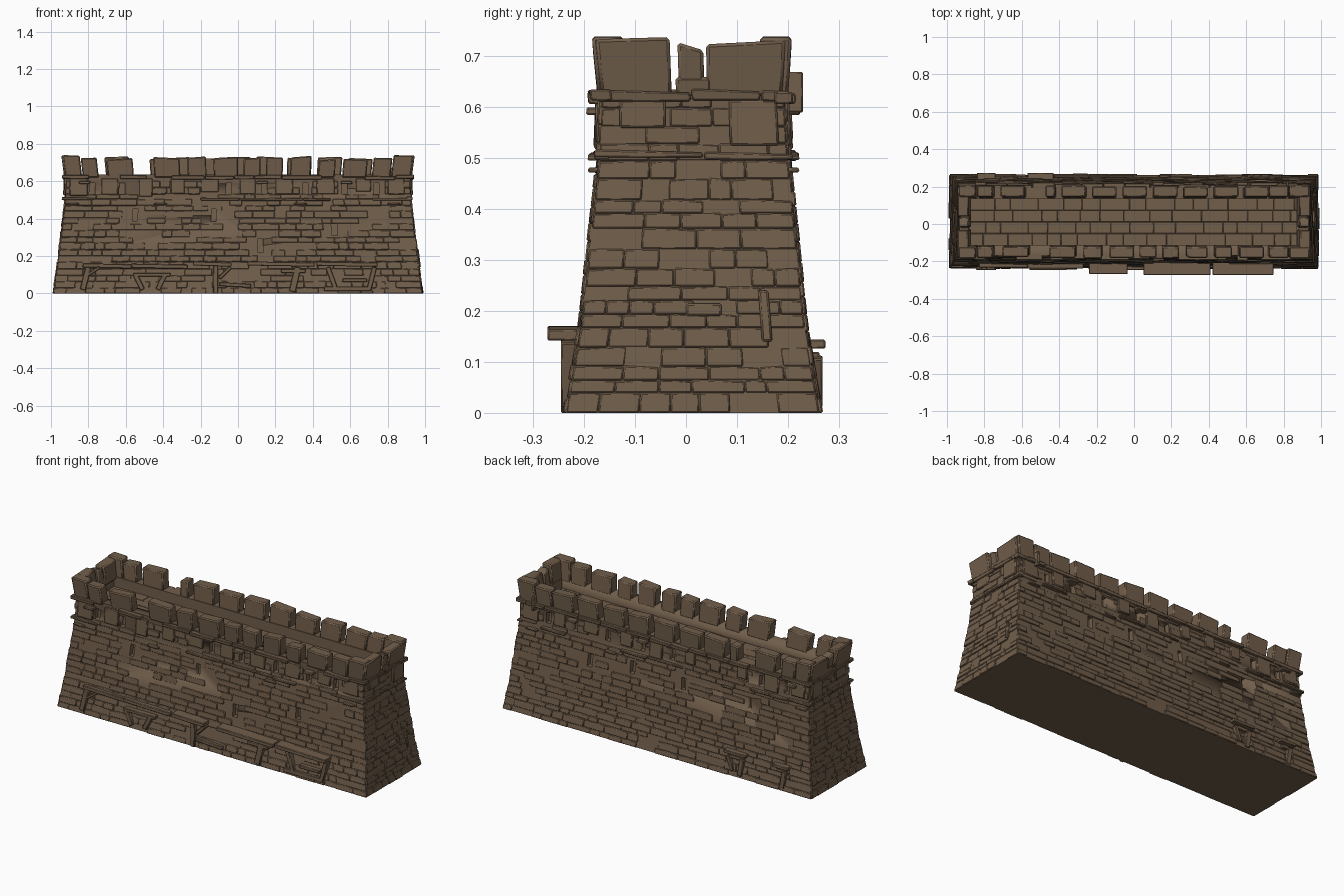
import bpy, bmesh, math, random
from mathutils import Vector

random.seed(7)
rnd = random.uniform
if bpy.data.objects.get("Cube"):
    bpy.data.objects.remove(bpy.data.objects["Cube"])

stone = bpy.data.materials.new("weathered_brown_stone")
stone.use_nodes = True
COLOUR = (0.165, 0.112, 0.070, 1)
stone.diffuse_color = COLOUR
stone.node_tree.nodes["Principled BSDF"].inputs["Base Color"].default_value = COLOUR

# Battered wall section: height, half length, front y, back y
SECTION = [(0, .985, -.236, .262), (.17, .962, -.206, .233), (.5, .922, -.170, .200),
           (.61, .920, -.165, .193), (.76, .940, -.180, .202)]


def section(z):
    for a, b in zip(SECTION, SECTION[1:]):
        if z <= b[0]:
            t = (z - a[0]) / (b[0] - a[0])
            return [p + (q - p) * t for p, q in zip(a[1:], b[1:])]
    return SECTION[-1][1:]


def wall_point(side, u, z, out, zref):
    """Point on a wall; u is measured along it at height zref."""
    hx, yf, yb = section(z)
    rx, rf, rb = section(zref)
    if side in ("front", "back"):
        y = yf - out if side == "front" else yb + out
        return (u * hx / rx, y, z)
    f = (u - rf) / (rb - rf)
    x = hx + out
    return (x if side == "left" else -x, yf + f * (yb - yf), z)


def hexa(bm, corners):
    v = [bm.verts.new(c) for c in corners]
    for f in ((0, 1, 2, 3), (7, 6, 5, 4), (0, 4, 5, 1), (1, 5, 6, 2), (2, 6, 7, 3), (3, 7, 4, 0)):
        bm.faces.new([v[i] for i in f])


def block(bm, side, u0, u1, z0, z1, inner, outer, tilt=0):
    """Stone block that follows the slope of a wall."""
    zr = (z0 + z1) / 2
    hexa(bm, [wall_point(side, u, z, o, zr) for o in (outer, inner)
              for u, z in ((u0, z0), (u1, z0), (u1, z1 + tilt), (u0, z1 - tilt))])


def beam(bm, a, b, w, y0, y1):
    """Straight timber between two (x, z) points."""
    a, b = Vector(a), Vector(b)
    d = (b - a).normalized() * w / 2
    n = Vector((-d.y, d.x))
    hexa(bm, [(p.x, y, p.y) for y in (y0, y1) for p in (a - n, b - n, b + n, a + n)])


def finish(bm, name, bevel=0.0):
    bmesh.ops.recalc_face_normals(bm, faces=bm.faces)
    me = bpy.data.meshes.new(name)
    bm.to_mesh(me)
    bm.free()
    me.materials.append(stone)
    ob = bpy.data.objects.new(name, me)
    bpy.context.collection.objects.link(ob)
    if bevel:
        mod = ob.modifiers.new("worn_edges", "BEVEL")
        mod.width, mod.segments = bevel, 1
    bpy.ops.object.select_all(action="DESELECT")
    ob.select_set(True)
    bpy.context.view_layer.objects.active = ob
    bpy.ops.object.shade_smooth_by_angle(angle=math.radians(35))
    return ob


LONG, ENDS = ("front", "back"), ("left", "right")

# Wall core: rings lofted up to the foot of the battlements
bm = bmesh.new()
rings = []
for z in (0, .17, .5, .61, .635):
    hx, yf, yb = section(z)
    rings.append([bm.verts.new(p) for p in ((-hx, yf, z), (hx, yf, z), (hx, yb, z), (-hx, yb, z))])
for lo, hi in zip(rings, rings[1:]):
    for i in range(4):
        j = (i + 1) % 4
        bm.faces.new((lo[i], lo[j], hi[j], hi[i]))
bm.faces.new(rings[0][::-1])
bm.faces.new(rings[-1])
core = finish(bm, "wall_core")

# Openings: arrow slits, small windows under the ledge, sunken walkway
slits = [(side, x - .013, x + .013, .385, .45) for side in LONG for x in (-.55, -.13)]
slits += [("front", .105, .135, .22, .29), ("front", .5, .53, .31, .37),
          ("back", .18, .21, .39, .46), ("back", .45, .48, .36, .43)]
slits += [(side, x - .015, x + .015, .53, .59) for side in LONG
          for x in (-.78, -.62, -.05, .14, .36, .57, .74)]
bm = bmesh.new()
for s in slits:
    block(bm, *s, -.028, .03)
hexa(bm, [(x, y, z) for z in (.575, .7) for x, y in ((-.885, -.113), (.87, -.113), (.87, .135), (-.885, .135))])
cutter = finish(bm, "opening_cutter")
cutter.hide_render = True
cutter.hide_set(True)
cut = core.modifiers.new("openings", "BOOLEAN")
cut.object, cut.solver = cutter, "EXACT"

# Rough masonry courses on all four walls
bm = bmesh.new()
for side in LONG + ENDS:
    z = 0
    while z < .6:
        h = min(rnd(.024, .042), .625 - z)
        hx, yf, yb = section(z + h / 2)
        u, end = (-hx, hx) if side in LONG else (yf, yb)
        while u < end - .005:
            w = rnd(.05, .15) if side in LONG else rnd(.04, .11)
            v = end if u + w > end - .03 else u + w
            clash = any(s[0] == side and u < s[2] and v > s[1] and z < s[4] and z + h > s[3] for s in slits)
            if not clash and random.random() < .8:
                block(bm, side, u, v, z, z + h, -.012, rnd(.001, .008), rnd(-.002, .002) if z else 0)
            u = v
        z += h
finish(bm, "masonry_courses", .003)

# Larger facing stones in the band below the battlements
bm = bmesh.new()
for side in LONG:
    for x in (-.9, -.73, -.53, -.36, -.2, .01, .2, .42, .63, .8):
        block(bm, side, x, x + rnd(.06, .1), rnd(.515, .55), .615, -.02, rnd(.008, .013))
for side in ENDS:
    block(bm, side, .085, .18, .525, .615, -.02, .013)
    block(bm, side, -.13, -.04, .56, .615, -.02, .01)
block(bm, "left", .145, .165, .14, .24, -.01, .012)
block(bm, "left", .0, .07, .19, .215, -.01, .012)
finish(bm, "band_stones", .004)

# Ledges: broken string courses
bm = bmesh.new()
for side in LONG + ENDS:
    for z, h, depth, skip in ((.61, .02, .018, .06), (.498, .013, .014, .25)):
        hx, yf, yb = section(z)
        u, end = (-hx - .02, hx + .02) if side in LONG else (yf - .01, yb + .01)
        while u < end - .01:
            v = min(u + rnd(.1, .24), end)
            if random.random() > skip:
                dz = rnd(-.004, .004)
                reach = depth + rnd(-.004, .01) if side in LONG else depth * .8
                block(bm, side, u, v, z + dz, z + h + dz, -.02, reach, rnd(-.003, .003))
            u = v + .003
for side in LONG:
    for x in (-.92, -.45, .3, .8):
        block(bm, side, x, x + .07, .472, .482, -.02, .02)
    for x in (-.85, .1, .55):
        block(bm, side, x, x + .06, .585, .6, -.02, .03)
finish(bm, "string_ledges", .003)

# Battlements: corner blocks, then merlons along each wall
front = [(-.7, -.56), (-.45, -.31), (-.27, -.17), (-.13, 0), (.03, .12), (.15, .24), (.28, .39), (.43, .52), (.56, .69)]
back = [(-.71 + .162 * i, -.58 + .162 * i) for i in range(9)]
back[1] = (-.47, -.42)
bm = bmesh.new()
for side, row in (("front", front), ("back", back)):
    for u0, u1 in row:
        block(bm, side, u0, u1, .62, rnd(.712, .732), -.055, rnd(.0, .008), rnd(-.005, .005))
    for u0, u1, top in ((-.93, -.84, .738), (-.835, -.75, .724), (.72, .82, .724), (.825, .93, .738)):
        block(bm, side, u0, u1, .62, top, -.055, .007, rnd(-.003, .003))
for side in ENDS:
    block(bm, side, -.172, -.03, .62, .736, -.05, .008, .002)
    block(bm, side, -.015, .035, .62, .72, -.05, .004, -.008)
    block(bm, side, .04, .192, .62, .728, -.05, .008, .004)
    block(bm, side, -.02, .09, .62, .66, -.05, .006)
finish(bm, "battlements", .006)

# Walkway paving
bm = bmesh.new()
for r in range(4):
    y, x = -.113 + r * .062, -.885
    while x < .86:
        e = min(x + rnd(.07, .16), .87)
        t = .577 + rnd(0, .004)
        hexa(bm, [(px, py, z) for z in (.57, t) for px, py in ((x, y), (e, y), (e, y + .062), (x, y + .062))])
        x = e
finish(bm, "walkway_paving", .002)

# Front lean-to: shelves
bm = bmesh.new()
for x0, x1, z, y in ((-.83, -.57, .147, -.232), (-.57, -.27, .145, -.238), (-.24, -.035, .157, -.268),
                     (.05, .41, .157, -.272), (.42, .745, .156, -.272)):
    beam(bm, (x0, z + .003), (x1, z - .003), .022, y, -.19)
finish(bm, "front_shelves", .003)

# Front lean-to: posts and braces
bm = bmesh.new()
for a, b, w in (((-.83, .02), (-.8, .14), .03), ((-.8, .1), (-.74, .14), .015),
                ((-.56, .1), (-.36, .1), .018), ((-.51, .02), (-.55, .1), .025), ((-.43, .02), (-.39, .1), .025),
                ((-.12, 0), (-.12, .15), .025), ((-.1, .05), (.07, .04), .02), ((-.1, .08), (-.04, .14), .018),
                ((.29, .01), (.32, .14), .035), ((.23, .12), (.36, .12), .02),
                ((.46, .025), (.71, .025), .025), ((.7, .02), (.73, .14), .025),
                ((.52, .03), (.48, .14), .025), ((.56, .07), (.69, .07), .018)):
    beam(bm, a, b, w, -.246, -.2)
finish(bm, "front_posts", .003)

# Back trestles
bm = bmesh.new()
for x0, x1 in ((-.84, -.74), (-.57, -.43)):
    beam(bm, (x0, .135), (x1, .135), .018, .21, .274)
    beam(bm, (x0 + .02, .11), (x1 - .02, .11), .02, .21, .262)
    beam(bm, (x0 + .045, .012), (x0 + .03, .11), .028, .22, .268)
beam(bm, (-.48, .03), (-.45, .11), .022, .22, .268)
beam(bm, (.82, .59), (.82, .67), .014, .19, .23)
finish(bm, "back_trestles", .003)
